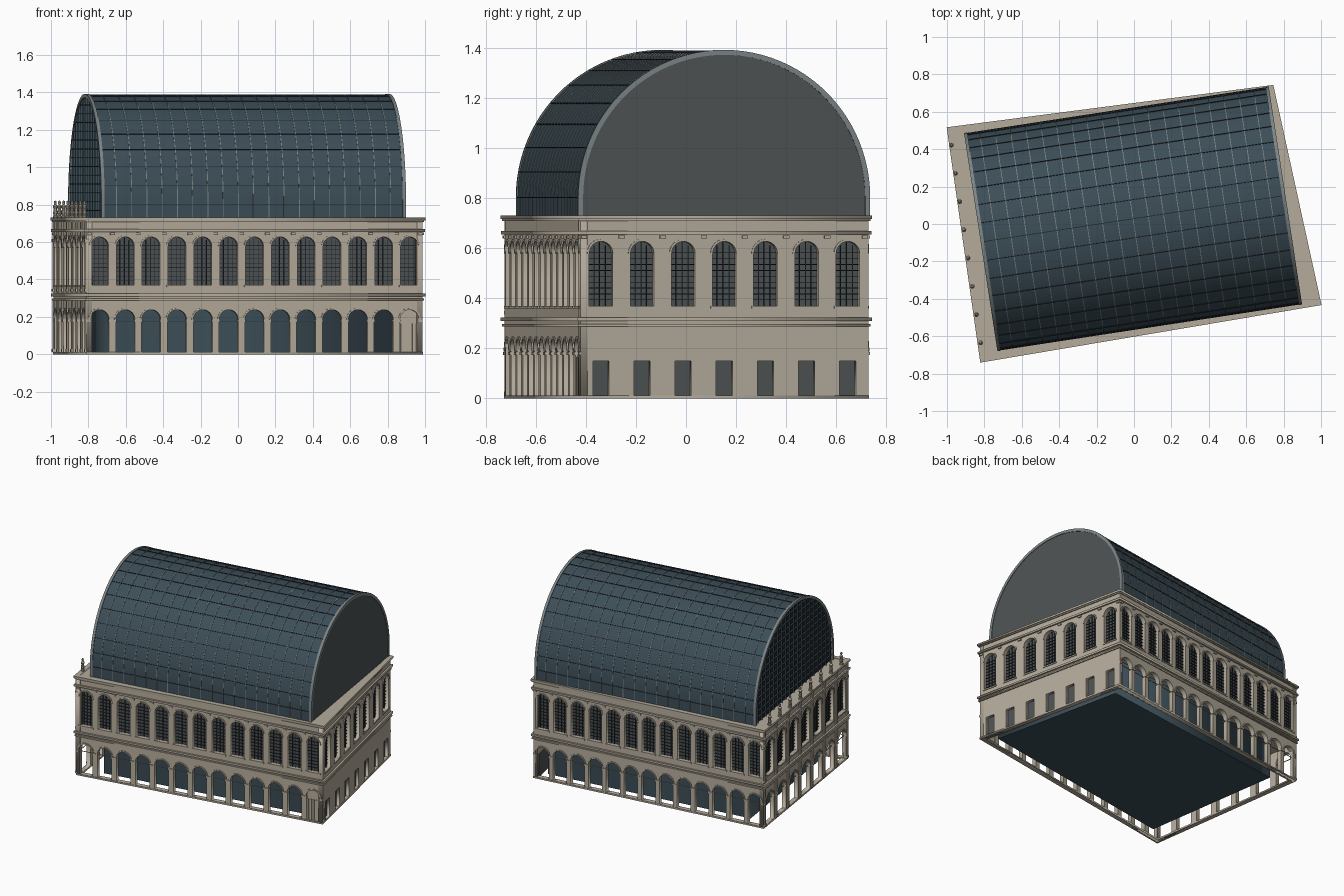
import bpy, bmesh, math
from mathutils import Matrix, Vector

if "Cube" in bpy.data.objects:
    bpy.data.objects.remove(bpy.data.objects["Cube"])


def material(name, rgb):
    m = bpy.data.materials.new(name)
    m.diffuse_color = (*rgb, 1)
    m.use_nodes = True
    m.node_tree.nodes["Principled BSDF"].inputs["Base Color"].default_value = m.diffuse_color
    return m


STONE = material("stone", (0.46, 0.41, 0.33))
SLATE = material("slate", (0.045, 0.075, 0.095))
GLASS = material("grey_glass", (0.075, 0.085, 0.087))
DARK = material("dark_metal", (0.015, 0.02, 0.025))
RIB = material("light_metal", (0.2, 0.23, 0.24))


def finish(name, mesh, mat, M=Matrix()):
    ob = bpy.data.objects.new(name, mesh)
    mesh.materials.clear()
    mesh.materials.append(mat)
    ob.matrix_world = M
    bpy.context.collection.objects.link(ob)
    return ob


def from_bm(name, bm, mat, M=Matrix()):
    bmesh.ops.recalc_face_normals(bm, faces=bm.faces)
    me = bpy.data.meshes.new(name)
    bm.to_mesh(me)
    bm.free()
    return finish(name, me, mat, M)


def prism(name, loops, z0, z1, mat, M=Matrix()):
    """Filled 2D outlines (inner loops become holes), extruded z0..z1."""
    cu = bpy.data.curves.new(name, 'CURVE')
    cu.dimensions, cu.fill_mode, cu.extrude = '2D', 'BOTH', (z1 - z0) / 2
    for loop in loops:
        s = cu.splines.new('POLY')
        s.points.add(len(loop) - 1)
        for p, (x, y) in zip(s.points, loop):
            p.co = (x, y, 0, 1)
        s.use_cyclic_u = True
    tmp = bpy.data.objects.new("tmp", cu)
    me = bpy.data.meshes.new_from_object(tmp)
    bpy.data.objects.remove(tmp)
    me.transform(Matrix.Translation((0, 0, (z0 + z1) / 2)))
    return finish(name, me, mat, M)


def box(bm, a, b):
    c = [(p + q) / 2 for p, q in zip(a, b)]
    s = [abs(q - p) for p, q in zip(a, b)]
    bmesh.ops.create_cube(bm, size=1, matrix=Matrix.Translation(c) @ Matrix.Diagonal((*s, 1)))


def rect(x0, x1, y0, y1):
    return [(x0, y0), (x1, y0), (x1, y1), (x0, y1)]


def arc(cx, cy, r, n=12):
    return [(cx + r * math.cos(math.pi * i / n), cy + r * math.sin(math.pi * i / n)) for i in range(n + 1)]


def arch(cx, w, z0, top):
    return [(cx - w / 2, z0), (cx + w / 2, z0)] + arc(cx, top - w / 2, w / 2)


# Irregular four-sided plan, anticlockwise from the front left
PLAN = [Vector(p) for p in ((-0.81, -0.725), (0.986, -0.422), (0.734, 0.728), (-0.986, 0.505))]


def offset(d):
    out = []
    for i, p in enumerate(PLAN):
        a, b = (p - PLAN[i - 1]).normalized(), (PLAN[(i + 1) % 4] - p).normalized()
        na, nb = Vector((a.y, -a.x)), Vector((b.y, -b.x))
        out.append(tuple(p + (na + nb) * d / (1 + na.dot(nb))))
    return out


def plan_point(u, v):
    a, b, c, d = PLAN
    return tuple(a.lerp(b, u).lerp(d.lerp(c, u), v))


# Walls with arcades, windows, archivolts and small details
T = 0.03
for i, (side, bays) in enumerate((("front", 13), ("right", 7), ("back", 13), ("left", 7))):
    p, q = PLAN[i], PLAN[(i + 1) % 4]
    L = (q - p).length
    d = (q - p) / L
    M = Matrix(((d.x, 0, d.y, p.x), (d.y, 0, -d.x, p.y), (0, 1, 0, 0), (0, 0, 0, 1)))
    pitch = L / bays
    wide = side == "left"
    up_w, low_w = (0.115, 0.13) if wide else (0.096, 0.103)
    holes, rings = [], []
    bars, trim = bmesh.new(), bmesh.new()
    for k in range(bays):
        c = (k + 0.5) * pitch
        holes.append(arch(c, up_w, 0.37, 0.627))
        cy = 0.627 - up_w / 2
        rings.append(arc(c, cy, up_w / 2 + 0.009) + arc(c, cy, up_w / 2)[::-1])
        if side == "right":
            holes.append(rect(c - 0.033, c + 0.033, 0.012, 0.15))
        else:
            holes.append(arch(c, low_w, 0.012, 0.238))
            cy = 0.238 - low_w / 2
            rings.append(arc(c, cy, low_w / 2 + 0.009) + arc(c, cy, low_w / 2)[::-1])
        # window bars
        for j in (-1, 0, 1):
            x = c + j * up_w / 4
            box(bars, (x - 0.0015, 0.37, -0.027), (x + 0.0015, 0.625 if j == 0 else 0.61, -0.02))
        for j in range(1, 10):
            z = 0.37 + j * 0.0235
            box(bars, (c - up_w / 2, z - 0.0015, -0.027), (c + up_w / 2, z + 0.0015, -0.02))
        box(trim, (c - up_w / 2 - 0.008, 0.36, -0.02), (c + up_w / 2 + 0.008, 0.37, 0.005))
    for k in range(bays + 1):
        c = min(max(k * pitch, 0.014), L - 0.014)
        box(trim, (c - 0.012, 0.638, -0.01), (c + 0.012, 0.65, 0.008))
        if side != "right":
            h = (pitch - low_w) / 2 + 0.003
            a, b = max(k * pitch - h, 0), min(k * pitch + h, L)
            box(trim, (a, 0.173, -T), (b, 0.186, 0.006))
        if wide:
            # slim engaged columns and parapet blocks on the main facade
            for z0, z1 in ((0.01, 0.29), (0.33, 0.655), (0.67, 0.72)):
                box(trim, (c - 0.01, z0, -0.01), (c + 0.01, z1, 0.007))
            for z in (0.012, 0.335, 0.6):
                box(trim, (c - 0.014, z, -0.01), (c + 0.014, z + 0.015, 0.01))
    if side != "right":
        box(trim, (0.01, 0.174, -0.018), (L - 0.01, 0.178, -0.014))
    prism(side + "_wall", [rect(0, L, 0, 0.722)] + holes, -T, 0, STONE, M)
    prism(side + "_archivolts", rings, -0.003, 0.005, STONE, M)
    from_bm(side + "_window_bars", bars, DARK, M)
    from_bm(side + "_trim", trim, STONE, M)
    prism(side + "_upper_glazing", [rect(0.02, L - 0.02, 0.34, 0.65)], -0.034, -0.026, GLASS, M)
    if side == "right":
        prism("right_lower_glazing", [rect(0.02, L - 0.02, 0.005, 0.17)], -0.034, -0.02, GLASS, M)
    if side == "front":
        # closed last bay with a door surround
        c = L - pitch / 2
        prism("side_door_panel", [arch(c, low_w + 0.01, 0.01, 0.242)], -0.025, -0.01, STONE, M)
        bm = bmesh.new()
        for x in (-0.042, -0.02, 0, 0.02, 0.042):
            box(bm, (c + x - 0.004, 0.01, -0.012), (c + x + 0.004, 0.165, -0.003))
        from_bm("side_door_posts", bm, STONE, M)

# Mouldings running round the building
for name, z0, z1, o in (("lower_string", 0.288, 0.298, 0.008), ("middle_string", 0.31, 0.324, 0.013),
                        ("upper_string", 0.655, 0.669, 0.012), ("top_fillet", 0.708, 0.716, 0.008),
                        ("top_cornice", 0.716, 0.73, 0.014)):
    prism(name, [offset(o), offset(-0.02)], z0, z1, STONE)
prism("base_frame", [offset(0.002), offset(-0.032)], 0, 0.012, STONE)
prism("roof_deck", [offset(-0.01)], 0.712, 0.727, STONE)
prism("first_floor_slab", [offset(-0.015)], 0.27, 0.29, STONE)
prism("inner_hall", [[plan_point(*uv) for uv in ((0.085, 0.08), (0.96, 0.08), (0.96, 0.92), (0.085, 0.92))]],
      0.002, 0.272, SLATE)

# Barrel vault in its own rotated frame: x along the ridge
R, SPRING, FOOT, HALF = 0.585, 0.802, 0.722, 0.824
VAULT = Matrix.Translation((-0.005, 0.028, 0)) @ Matrix.Rotation(math.radians(8.7), 4, 'Z')


def section(r, n=48):
    return [(r, FOOT)] + arc(0, SPRING, r, n) + [(-r, FOOT)]


def strip(bm, r0, r1, x0, x1):
    rows = []
    for (a, b), (c, e) in zip(section(r0), section(r1)):
        rows.append([bm.verts.new(v) for v in ((x0, a, b), (x1, a, b), (x1, c, e), (x0, c, e))])
    for s, t in zip(rows, rows[1:]):
        for k in range(4):
            bm.faces.new((s[k], s[(k + 1) % 4], t[(k + 1) % 4], t[k]))
    bm.faces.new(rows[0])
    bm.faces.new(rows[-1][::-1])


bm = bmesh.new()
strip(bm, R - 0.012, R, -HALF + 0.002, HALF - 0.002)
vault = from_bm("vault_shell", bm, SLATE, VAULT)

bm = bmesh.new()
for k in range(1, 20):
    x = -HALF + 2 * HALF * k / 20
    strip(bm, R - 0.002, R + 0.003, x - 0.002, x + 0.002)
from_bm("vault_ribs", bm, RIB, VAULT)

bm = bmesh.new()
strip(bm, R - 0.015, R + 0.005, -HALF, -HALF + 0.018)
strip(bm, R - 0.015, R + 0.005, HALF - 0.018, HALF)
rims = from_bm("vault_end_rims", bm, RIB, VAULT)

bm = bmesh.new()
for k in range(19):
    t = math.pi * k / 18
    R_x = Matrix.Translation((0, R * math.cos(t), SPRING + R * math.sin(t))) @ Matrix.Rotation(t, 4, 'X')
    bmesh.ops.create_cube(bm, size=1, matrix=R_x @ Matrix.Diagonal((2 * HALF - 0.03, 0.006, 0.004, 1)))
from_bm("vault_purlins", bm, DARK, VAULT)

# Gables: plain at the right end, gridded at the left end
for name, x0, x1, mat in (("right_gable", HALF - 0.012, HALF - 0.004, GLASS),
                          ("left_gable", -HALF + 0.014, -HALF + 0.02, DARK)):
    bm = bmesh.new()
    f = bm.faces.new([bm.verts.new((x0, a, b)) for a, b in section(R - 0.008)])
    ext = bmesh.ops.extrude_face_region(bm, geom=[f])
    bmesh.ops.translate(bm, verts=[v for v in ext["geom"] if isinstance(v, bmesh.types.BMVert)], vec=(x1 - x0, 0, 0))
    bm.faces.new(f.verts) if not f.is_valid else None
    from_bm(name, bm, mat, VAULT)

bm = bmesh.new()
xa, xb = -HALF + 0.004, -HALF + 0.015
for k in range(-9, 10):
    y = k * 0.06
    top = SPRING + math.sqrt((R - 0.01) ** 2 - y * y)
    box(bm, (xa, y - 0.002, FOOT), (xb, y + 0.002, top))
for k in range(1, 14):
    z = FOOT + k * 0.047
    y = math.sqrt((R - 0.01) ** 2 - max(0, z - SPRING) ** 2)
    box(bm, (xa, -y, z - 0.002), (xb, y, z + 0.002))
from_bm("left_gable_grid", bm, SLATE, VAULT)

# Row of statues along the main facade
PROFILE = [(0.013, 0), (0.013, 0.014), (0.009, 0.016), (0.012, 0.03), (0.009, 0.05),
           (0.013, 0.066), (0.005, 0.075), (0.008, 0.082), (0.006, 0.093), (0.0, 0.096)]
for k in range(8):
    pos = Vector((-0.82, -0.635, 0.726)).lerp(Vector((-0.977, 0.422, 0.726)), k / 7)
    bm = bmesh.new()
    vs = [bm.verts.new((r, 0, z)) for r, z in PROFILE]
    es = [bm.edges.new(e) for e in zip(vs, vs[1:])]
    bmesh.ops.spin(bm, geom=vs + es, axis=(0, 0, 1), cent=(0, 0, 0), steps=10, angle=2 * math.pi)
    bmesh.ops.remove_doubles(bm, verts=bm.verts, dist=1e-5)
    from_bm("statue", bm, STONE, Matrix.Translation(pos))

# Smooth the curved vault only
for ob in bpy.data.objects:
    ob.select_set(ob in (vault, rims))
bpy.context.view_layer.objects.active = vault
bpy.ops.object.shade_smooth_by_angle(angle=math.radians(30))
